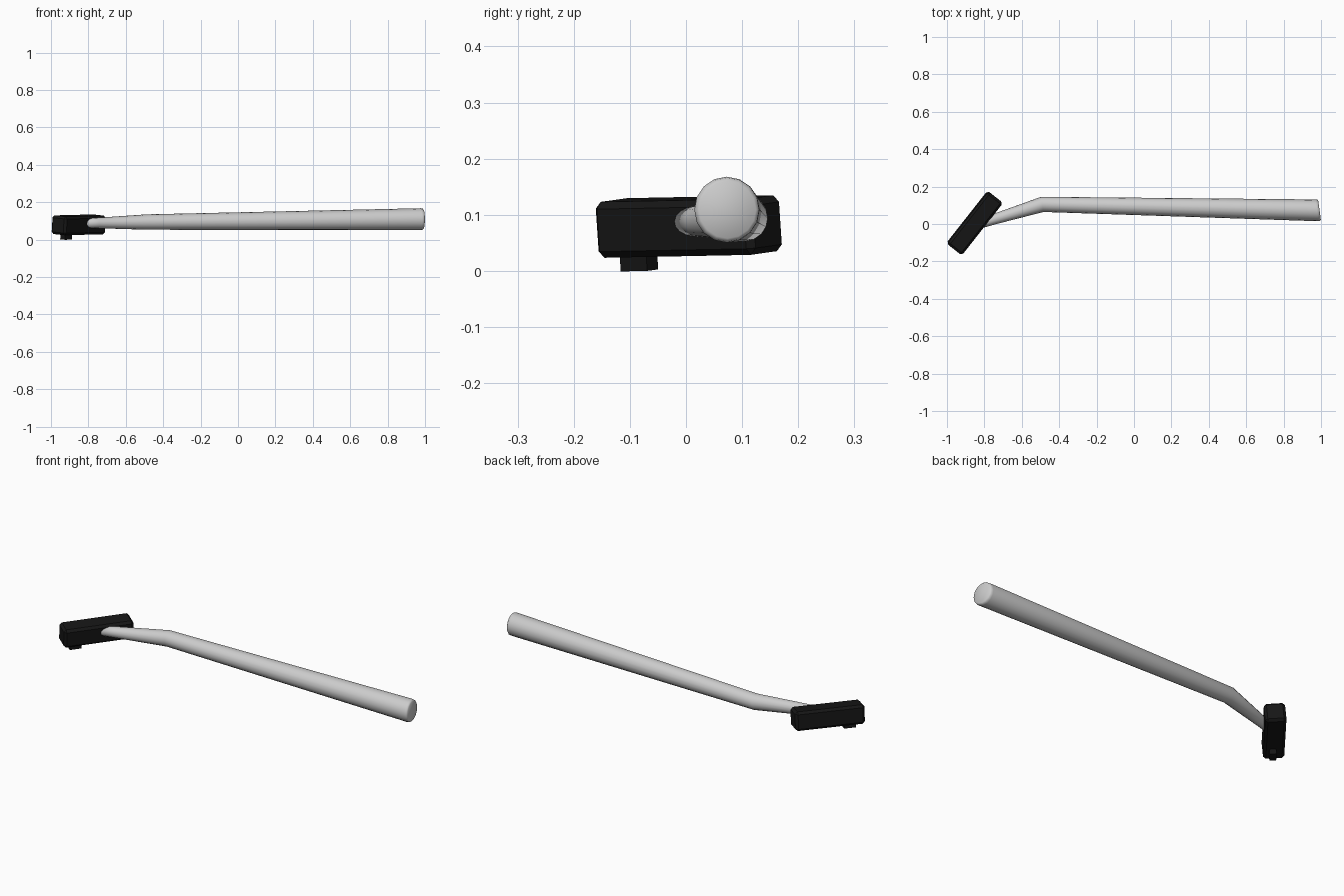
import bpy, bmesh, math
from mathutils import Vector, Matrix, Euler

if "Cube" in bpy.data.objects:
    bpy.data.objects.remove(bpy.data.objects["Cube"])

black = bpy.data.materials.new("black_plastic")
black.diffuse_color = (0.008, 0.008, 0.008, 1)
black.use_nodes = True
black.node_tree.nodes["Principled BSDF"].inputs["Base Color"].default_value = black.diffuse_color

# Frame shared by the head and its button: turned in plan, slightly rolled
HEAD = (Matrix.Translation((-0.852, 0.005, 0.079))
        @ Matrix.Rotation(math.radians(51.8), 4, 'Z')
        @ Euler((math.radians(5), math.radians(-0.9), 0)).to_matrix().to_4x4())


def make_object(name, bm):
    bmesh.ops.recalc_face_normals(bm, faces=bm.faces[:])
    mesh = bpy.data.meshes.new(name)
    bm.to_mesh(mesh)
    bm.free()
    obj = bpy.data.objects.new(name, mesh)
    bpy.context.collection.objects.link(obj)
    return obj


def chamfer_box(name, size, loc, chamfer):
    bm = bmesh.new()
    bmesh.ops.create_cube(bm, size=1, matrix=Matrix.Translation(loc) @ Matrix.Diagonal((*size, 1)))
    if chamfer:
        bmesh.ops.bevel(bm, geom=bm.edges[:], offset=chamfer, segments=1, affect='EDGES')
    obj = make_object(name, bm)
    obj.matrix_world = HEAD
    obj.data.materials.append(black)
    return obj


# Razor head block and the small button beneath it
chamfer_box("head", (0.356, 0.1, 0.1), (0, 0, 0), 0.012)
chamfer_box("head_button", (0.06, 0.032, 0.05), (-0.112, -0.008, -0.051), 0)

# Handle: tapered round bar with one bend; (centre, ring normal, radius)
rings = [
    ((-0.84, -0.005, 0.088), (1, 0.31, 0), 0.024),
    ((-0.75, 0.025, 0.089), (1, 0.31, 0), 0.028),
    ((-0.49, 0.105, 0.094), (1, 0.14, 0), 0.041),
    ((0.977, 0.073, 0.109), (1, 0.14, 0), 0.0588),
    ((0.987, 0.074, 0.109), (1, 0.14, 0), 0.057),
    ((0.992, 0.074, 0.109), (1, 0.14, 0), 0.051),
]
SIDES = 16
bm = bmesh.new()
loops = []
for centre, normal, radius in rings:
    n = Vector(normal).normalized()
    side = Vector((0, 0, 1)).cross(n)
    loops.append([bm.verts.new(Vector(centre) + radius * (
        math.cos(a) * side + math.sin(a) * Vector((0, 0, 1))))
        for a in (2 * math.pi * i / SIDES for i in range(SIDES))])
for lo, hi in zip(loops, loops[1:]):
    for i in range(SIDES):
        j = (i + 1) % SIDES
        bm.faces.new((lo[i], lo[j], hi[j], hi[i]))
bm.faces.new(loops[0])
bm.faces.new(loops[-1])
for f in bm.faces:
    f.smooth = True
make_object("handle", bm)
